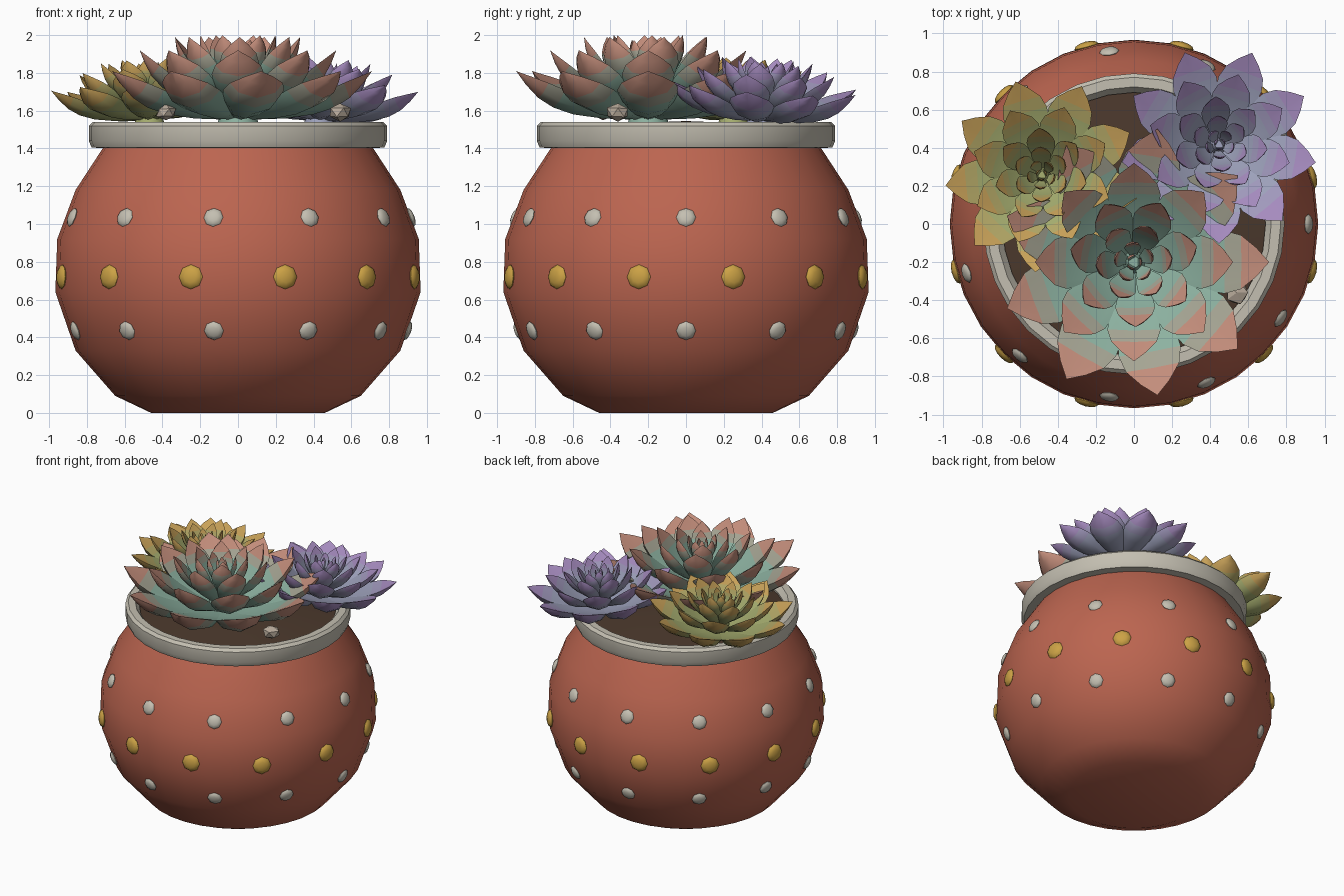
import bpy, bmesh, math, random
from mathutils import Vector, Matrix

if "Cube" in bpy.data.objects:
    bpy.data.objects.remove(bpy.data.objects["Cube"])

random.seed(4)


def material(name, rgb):
    m = bpy.data.materials.new(name)
    m.diffuse_color = (*rgb, 1)
    m.use_nodes = True
    m.node_tree.nodes["Principled BSDF"].inputs["Base Color"].default_value = m.diffuse_color
    return m


def finish(name, bm, mats, smooth=True, angle=35):
    bmesh.ops.recalc_face_normals(bm, faces=bm.faces)
    me = bpy.data.meshes.new(name)
    bm.to_mesh(me)
    bm.free()
    for m in mats:
        me.materials.append(m)
    if smooth:
        me.polygons.foreach_set("use_smooth", [True] * len(me.polygons))
        me.set_sharp_from_angle(angle=math.radians(angle))
    ob = bpy.data.objects.new(name, me)
    bpy.context.collection.objects.link(ob)
    return ob


def lathe(name, profile, mat, closed=False, n=32):
    bm = bmesh.new()
    vs = [bm.verts.new((r, 0, z)) for r, z in profile]
    pairs = list(zip(vs, vs[1:] + vs[:1])) if closed else list(zip(vs, vs[1:]))
    edges = [bm.edges.new(p) for p in pairs]
    bmesh.ops.spin(bm, geom=vs + edges, axis=(0, 0, 1), cent=(0, 0, 0),
                   steps=n, angle=2 * math.pi)
    bmesh.ops.remove_doubles(bm, verts=bm.verts, dist=1e-4)
    return finish(name, bm, [mat])


# Pot, rim and soil
terracotta = material("terracotta", (0.50, 0.13, 0.08))
stone = material("stone", (0.55, 0.52, 0.44))
gold = material("gold", (0.60, 0.36, 0.06))
earth = material("earth", (0.07, 0.04, 0.025))
POT = [(0, 0), (0.46, 0), (0.65, 0.09), (0.86, 0.33), (0.967, 0.64),
       (0.957, 0.92), (0.86, 1.18), (0.71, 1.41)]
lathe("pot", POT, terracotta)
lathe("rim", [(0.69, 1.40), (0.775, 1.405), (0.79, 1.44), (0.79, 1.52), (0.77, 1.54),
              (0.72, 1.54), (0.69, 1.50)], stone, closed=True)
lathe("soil", [(0.70, 1.485), (0.5, 1.51), (0.25, 1.535), (0, 1.545)], earth)


# Rows of flattened dots following the pot wall
def dot_row(name, z, count, offset, radius, mat):
    for (r0, z0), (r1, z1) in zip(POT[1:], POT[2:]):
        if z0 <= z <= z1:
            r = r0 + (r1 - r0) * (z - z0) / (z1 - z0)
            pitch = math.atan2(r0 - r1, z1 - z0)
    bm = bmesh.new()
    for i in range(count):
        a = offset + 2 * math.pi * i / count
        m = (Matrix.Rotation(a, 4, 'Z') @ Matrix.Translation((r, 0, z))
             @ Matrix.Rotation(math.pi / 2 - pitch, 4, 'Y') @ Matrix.Diagonal((1, 1, 0.4, 1)))
        bmesh.ops.create_uvsphere(bm, u_segments=8, v_segments=6, radius=radius, matrix=m)
    finish(name, bm, [mat], angle=50)


dot_row("upper_dots", 1.035, 11, 0, 0.052, stone)
dot_row("middle_dots", 0.72, 12, math.pi / 12, 0.065, gold)
dot_row("lower_dots", 0.435, 11, 0, 0.052, stone)


# One cupped, pointed leaf running from (r0, z0) up to its tip (r1, z1)
STATIONS = [(0, 0.35), (0.22, 0.6), (0.45, 0.9), (0.62, 1.0), (0.76, 0.86), (0.89, 0.46), (0.97, 0.12)]


def leaf(bm, ang, r0, z0, r1, z1, width):
    a, b = Vector((r0, 0, z0)), Vector((r1, 0, z1))
    run = b - a
    sag = Vector((run.z, 0, -run.x)) * 0.12
    rot = Matrix.Rotation(ang, 3, 'Z')
    normal = Vector((-run.z, 0, run.x)).normalized()
    rings = []
    for t, w in STATIONS:
        c = a + run * t + sag * 4 * t * (1 - t) * 0.6
        ring = []
        for k in range(8):
            q = 2 * math.pi * k / 8
            s, cq = math.sin(q), math.cos(q)
            h = width * w * ((0.07 if s > 0 else 0.20) * s + 0.10 * cq * cq)
            p = c + normal * h + Vector((0, width / 2 * w * cq, 0))
            ring.append(bm.verts.new(rot @ p))
        rings.append(ring)
    tip = bm.verts.new(rot @ b)
    bm.faces.new(rings[0])
    for i, (lo, hi) in enumerate(zip(rings, rings[1:])):
        for k in range(8):
            f = bm.faces.new((lo[k], lo[(k + 1) % 8], hi[(k + 1) % 8], hi[k]))
            f.material_index = (0, 0, 0, 1, 2, 2)[i]
    for k in range(8):
        bm.faces.new((rings[-1][k], rings[-1][(k + 1) % 8], tip)).material_index = 2


# Rosette rings: count, base r, base z, tip r, tip z, leaf width, angle offset
RINGS = [(9, 0.08, 0.03, 0.71, 0.265, 0.33, 0),
         (8, 0.07, 0.06, 0.52, 0.375, 0.28, 0),
         (7, 0.05, 0.10, 0.34, 0.445, 0.21, 0.25),
         (6, 0.04, 0.16, 0.20, 0.455, 0.15, 0.1),
         (5, 0.03, 0.22, 0.10, 0.43, 0.09, 0.4),
         (3, 0.01, 0.26, 0.03, 0.41, 0.05, 0)]


def rosette(name, loc, scale, turn, tilt, base, tip):
    mid = [0.6 * p + 0.4 * q for p, q in zip(base, tip)]
    mats = [material(name + s, c) for s, c in (("_base", base), ("_mid", mid), ("_tip", tip))]
    bm = bmesh.new()
    for n, r0, z0, r1, z1, w, off in RINGS:
        for i in range(n):
            leaf(bm, off + 2 * math.pi * i / n, r0, z0, r1, z1, w)
    # short stem core joining the leaves
    bmesh.ops.create_cone(bm, cap_ends=True, segments=12, radius1=0.11, radius2=0.03, depth=0.32,
                          matrix=Matrix.Translation((0, 0, 0.14)))
    ob = finish(name, bm, mats, angle=50)
    axis = Vector((-loc[1], loc[0], 0))
    ob.matrix_world = (Matrix.Translation(loc) @ Matrix.Rotation(math.radians(tilt), 4, axis)
                       @ Matrix.Rotation(math.radians(turn), 4, 'Z') @ Matrix.Scale(scale, 4))


rosette("large_rosette", (0, -0.2, 1.545), 1.0, 0, 0, (0.27, 0.45, 0.36), (0.55, 0.27, 0.20))
rosette("lilac_rosette", (0.43, 0.40, 1.54), 0.73, 30, 6, (0.34, 0.36, 0.50), (0.38, 0.26, 0.52))
rosette("green_rosette", (-0.47, 0.25, 1.545), 0.72, 26, 4, (0.38, 0.42, 0.16), (0.58, 0.36, 0.10))

# Pebbles
for i, (x, y, r) in enumerate([(0.54, -0.36, 0.065), (-0.38, -0.44, 0.055)]):
    bm = bmesh.new()
    bmesh.ops.create_icosphere(bm, subdivisions=1, radius=r)
    for v in bm.verts:
        v.co *= random.uniform(0.88, 1.1)
        v.co.z *= 0.8
    finish(f"pebble_{i + 1}", bm, [material(f"pebble_{i + 1}", (0.50, 0.42, 0.34))],
           smooth=False).location = (x, y, 1.59)
